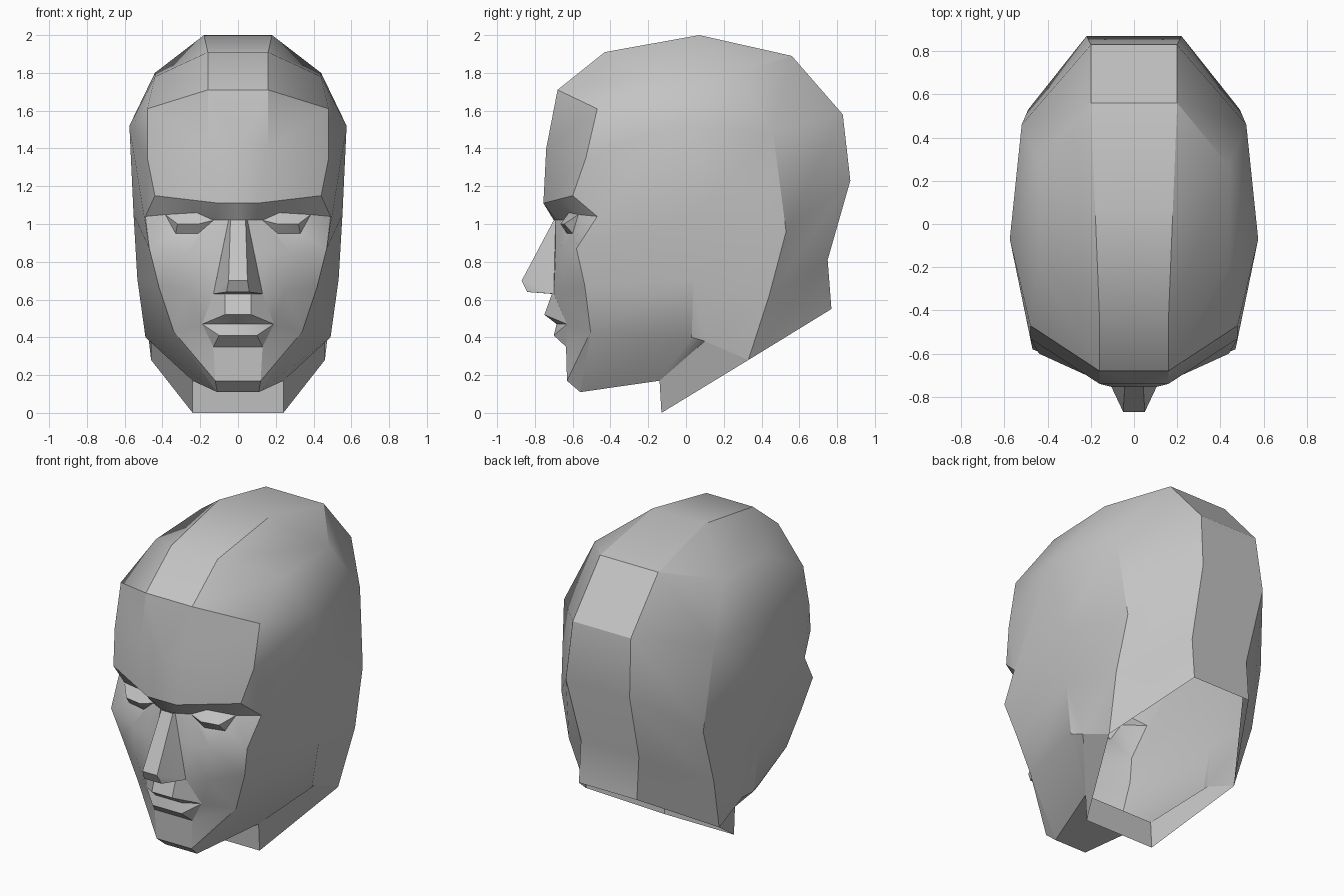
import bpy
import bmesh
import math
from mathutils import Vector

default_cube = bpy.data.objects.get("Cube")
if default_cube:
    bpy.data.objects.remove(default_cube, do_unlink=True)

# One plain clay colour for the whole bust
clay = bpy.data.materials.new("grey clay")
clay.use_nodes = True
clay.diffuse_color = (0.55, 0.55, 0.55, 1)
clay.node_tree.nodes["Principled BSDF"].inputs["Base Color"].default_value = clay.diffuse_color


def midline(path):
    """The same path moved onto the symmetry plane."""
    return [(0, y, z) for x, y, z in path]


def build_half(name, *lofts):
    """Skin each list of equal-length paths, then mirror the half to the other side."""
    bm = bmesh.new()
    verts = {}

    def vert(point):
        if point not in verts:
            verts[point] = bm.verts.new(point)
        return verts[point]

    for paths in lofts:
        for first, second in zip(paths, paths[1:]):
            for i in range(len(first) - 1):
                corners = (first[i], first[i + 1], second[i + 1], second[i])
                corners = list(dict.fromkeys(corners))
                if len(corners) > 2:
                    face = [vert(c) for c in corners]
                    if not bm.faces.get(face):
                        bm.faces.new(face)
    bmesh.ops.recalc_face_normals(bm, faces=bm.faces[:])
    core = Vector((0, 0, 1))
    outward = sum(f.normal.dot(f.calc_center_median() - core) * f.calc_area() for f in bm.faces)
    if outward < 0:
        bmesh.ops.reverse_faces(bm, faces=bm.faces[:])
    mesh = bpy.data.meshes.new(name)
    bm.to_mesh(mesh)
    bm.free()
    mesh.materials.append(clay)
    obj = bpy.data.objects.new(name, mesh)
    bpy.context.collection.objects.link(obj)
    mirror = obj.modifiers.new("mirror", "MIRROR")
    mirror.use_clip = True
    mirror.merge_threshold = 0.001
    bpy.ops.object.select_all(action="DESELECT")
    obj.select_set(True)
    bpy.context.view_layer.objects.active = obj
    bpy.ops.object.shade_smooth_by_angle(angle=math.radians(30))
    return obj


# Landmarks shared by neighbouring parts
brow_inner = (.10, -.755, 1.11)
brow_outer = (.44, -.60, 1.15)
temple = (.49, -.47, 1.04)
cheekbone = (.47, -.58, .87)
cheek_edge = (.42, -.535, .67)
jaw_edge = (.34, -.505, .43)
chin_front = (.12, -.63, .17)
chin_base = (.11, -.56, .11)
throat = (.24, -.14, .17)
jaw_corner = (.49, .03, .40)
ear_base = (.533, .04, .71)
neck_side = (.46, .10, .38)
neck_rear = (.46, .33, .28)
skull_widest = (.575, -.07, 1.52)
skull_side = (.553, .05, 1.05)
nose_root = (.05, -.69, 1.02)
nostril = (.13, -.70, .63)
nose_base = (.07, -.71, .63)
eye_inner = (.13, -.65, 1.02)
eye_outer = (.385, -.57, 1.05)
lid_top = (.22, -.62, 1.06)
lid_low_inner = (.21, -.63, .95)
lid_low_outer = (.33, -.60, .95)
cheek = (.27, -.66, .85)
mouth_corner = (.19, -.63, .47)
chin_top = (.13, -.635, .35)

# Skull: crown strip from brow to nape, upper corner line, then the side
crown = [brow_inner, (.16, -.74, 1.40), (.16, -.68, 1.71), (.16, -.43, 1.91),
         (.18, .07, 2.0), (.20, .56, 1.89), (.20, .83, 1.58), (.22, .87, 1.23),
         (.20, .75, .81), (.20, .77, .55)]
crown_corner = (.44, .27, 1.80)
corner_line = [brow_outer, (.48, -.53, 1.35), (.48, -.47, 1.61), (.44, -.18, 1.78),
               crown_corner, crown_corner, (.52, .46, 1.49), (.49, .53, .96),
               (.50, .44, .62), neck_rear]
side_line = [temple] * 2 + [skull_widest] * 5 + [skull_side, ear_base, neck_side]

# Jaw: side panel down to the chin and the rear face behind the jaw
jaw_back = [skull_widest, skull_side, ear_base, jaw_corner, throat]
jaw_front = [temple, cheekbone, cheek_edge, jaw_edge, chin_base]
jaw_rear = [[ear_base, jaw_corner, throat], [ear_base, neck_side, neck_side]]
build_half("skull_and_jaw",
           [midline(crown), crown, corner_line, side_line],
           [jaw_back, jaw_front],
           jaw_rear)

# Neck: open at the slanted bottom
neck_top = [(0, -.14, .17), throat, neck_side]
neck_bottom = [(0, -.13, 0), (.24, -.13, 0), neck_rear]
build_half("neck", [neck_top, neck_bottom])

# Brow underside
brow_mid = tuple((a + b) / 2 for a, b in zip(brow_inner, brow_outer))
brow_edge = [(0, -.755, 1.11), brow_inner, brow_inner, brow_mid, brow_outer, brow_outer]
socket_top = [(0, -.70, 1.02), nose_root, eye_inner, lid_top, eye_outer, temple]
build_half("brow_ridge", [brow_edge, socket_top])

# Eyes: a faceted bulge between the lids
build_half("eyes", [
    [eye_inner, lid_top, eye_outer, eye_outer],
    [eye_inner, (.21, -.665, 1.0), (.32, -.645, 1.0), eye_outer],
    [eye_inner, lid_low_inner, lid_low_outer, eye_outer]])

# Cheeks: lower lid plane, then down beside the nose and mouth to the chin
beside_nose = (.085, -.695, .85)
inner_cheek = (.15, -.69, .85)
lower_lid = [nose_root, eye_inner, lid_low_inner, lid_low_outer, eye_outer, temple]
cheek_line = [beside_nose, inner_cheek, cheek, cheek, cheekbone, cheekbone]
build_half("cheeks",
           [lower_lid, cheek_line],
           [[beside_nose, inner_cheek, cheek, cheekbone],
            [nostril, nostril, (.25, -.65, .64), cheek_edge],
            [mouth_corner, mouth_corner, mouth_corner, jaw_edge],
            [chin_top, chin_top, chin_top, jaw_edge],
            [chin_front, chin_front, chin_front, jaw_edge],
            [chin_base, chin_base, chin_base, jaw_edge]])

# Nose: bridge, tip and underside
nose_ridge = [(.04, -.70, 1.02), (.05, -.87, .70), (.06, -.84, .64), nose_base]
nose_side = [nose_root, nostril, nostril, nostril]
build_half("nose", [midline(nose_ridge), nose_ridge, nose_side])

# Mouth and chin: philtrum, lips, chin plate and underside
lips = [nose_base, (.07, -.75, .52), (.09, -.685, .47), (.10, -.70, .41),
        chin_top, chin_front, chin_base, throat]
lip_ends = [nostril] + [mouth_corner] * 3 + lips[4:]
build_half("mouth_and_chin", [midline(lips), lips, lip_ends])
